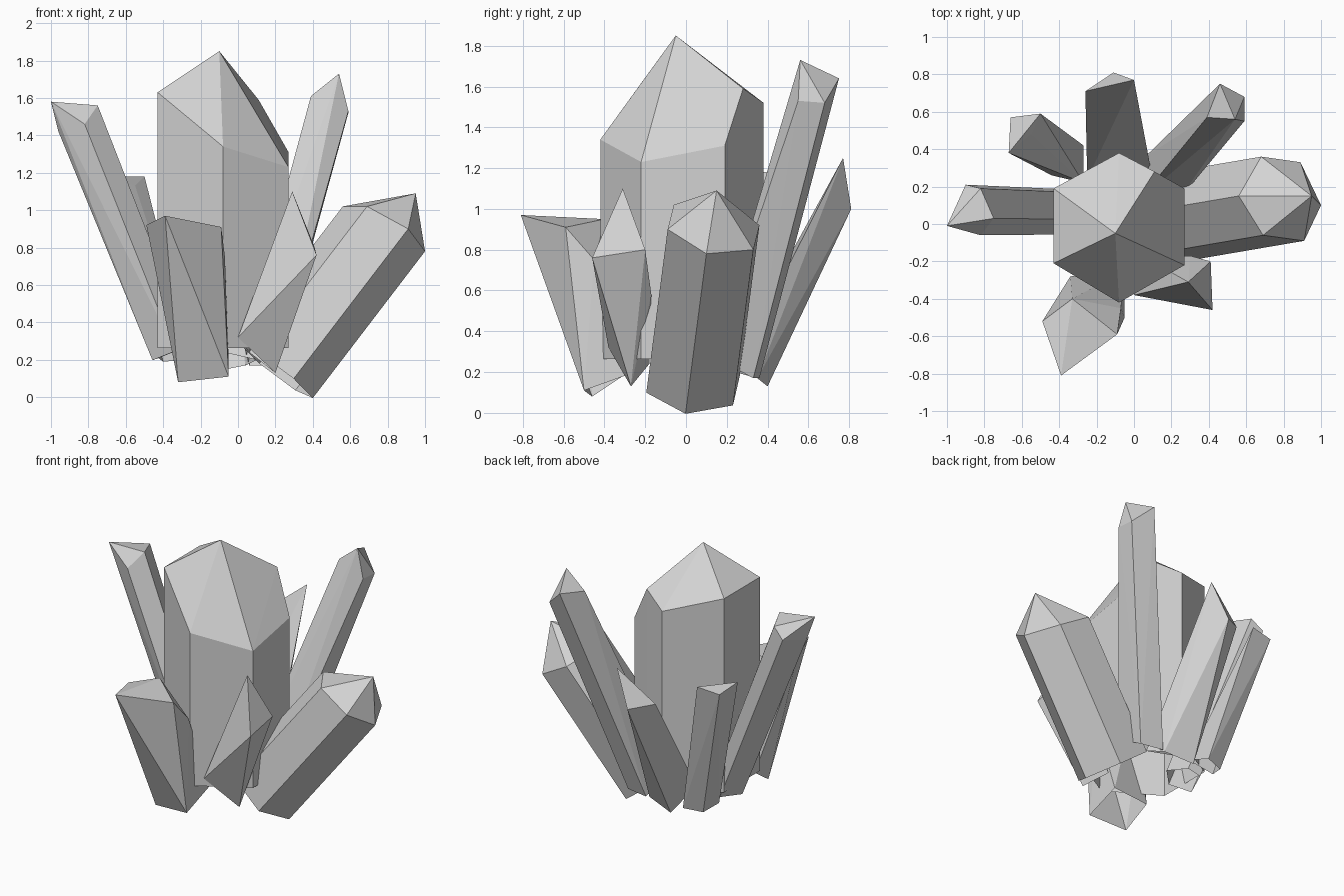
import bpy
import bmesh
from mathutils import Vector

# Remove the default cube only
default_cube = bpy.data.objects.get("Cube")
if default_cube:
    bpy.data.objects.remove(default_cube, do_unlink=True)

# Single stone colour
stone = bpy.data.materials.new("pale_grey_stone")
stone.use_nodes = True
stone_colour = (0.65, 0.65, 0.65, 1)
stone.diffuse_color = stone_colour
stone.node_tree.nodes["Principled BSDF"].inputs["Base Color"].default_value = stone_colour


def faceted_shell(name, head, root):
    """Wrap head and root corners in a flat-faced convex shell, open at the root."""
    bm = bmesh.new()
    for point in head:
        bm.verts.new(point)
    root_verts = {bm.verts.new(point) for point in root}
    hull = bmesh.ops.convex_hull(bm, input=bm.verts[:])
    loose = {g for g in hull["geom_interior"] + hull["geom_unused"]
             if isinstance(g, bmesh.types.BMVert)}
    if loose:
        bmesh.ops.delete(bm, geom=list(loose), context='VERTS')
    floor = [face for face in bm.faces if root_verts.issuperset(face.verts)]
    bmesh.ops.delete(bm, geom=floor, context='FACES')
    bmesh.ops.dissolve_limit(bm, angle_limit=0.02, verts=bm.verts[:], edges=bm.edges[:])
    mesh = bpy.data.meshes.new(name)
    bm.to_mesh(mesh)
    bm.free()
    mesh.materials.append(stone)
    shell = bpy.data.objects.new(name, mesh)
    bpy.context.collection.objects.link(shell)


def crystal(name, tip, shoulders, root_offset, taper=1):
    """Pointed prism: a tip, a ring of shoulder corners, and a root ring
    found by sliding the flattened shoulder ring along the crystal's axis."""
    ring = [Vector(corner) for corner in shoulders]
    centre = sum(ring, Vector()) / len(ring)
    offset = Vector(root_offset)
    axis = offset.normalized()
    root = []
    for corner in ring:
        spoke = corner - centre
        spoke -= axis * spoke.dot(axis)
        root.append(centre + offset + spoke * taper)
    faceted_shell(name, [Vector(tip)] + ring, root)


# Large upright crystal in the middle
crystal("central_crystal", (-.1, -.05, 1.85),
        [(-.08, -.42, 1.34), (.27, -.22, 1.23), (.27, .19, 1.31), (.11, .28, 1.59),
         (-.08, .38, 1.52), (-.43, .19, 1.63), (-.43, -.21, 1.63)],
        (0, 0, -1.2))

# Regular leaning crystals on either side
crystal("thick_crystal_right", (.95, .15, 1.09),
        [(.56, .15, 1.02), (.69, -.06, 1.02), (.91, -.09, .9),
         (1, .1, .78), (.89, .33, .8), (.68, .36, .92)],
        (-.585, -.1, -.765))

crystal("tall_crystal_left", (-1, -.01, 1.58),
        [(-.82, -.06, 1.46), (-.96, .03, 1.42), (-.9, .21, 1.47),
         (-.82, .19, 1.54), (-.75, .03, 1.56)],
        (.5, -.01, -1.25), .9)

# Uneven crystals at the back, broadening toward the middle of the cluster
faceted_shell("slim_crystal_back_right",
              [(.54, .56, 1.73), (.46, .75, 1.64), (.59, .68, 1.52),
               (.59, .55, 1.53), (.39, .57, 1.61)],
              [(.06, .36, .17), (.22, .33, .17), (.24, .13, .28), (.03, .13, .28)])

faceted_shell("short_crystal_back_left",
              [(-.5, .59, 1.18), (-.66, .57, 1.16), (-.67, .38, 1.18), (-.55, .48, 1.13)],
              [(-.27, .42, .2), (-.4, .38, .19), (-.44, .26, .22), (-.27, .22, .28)])

faceted_shell("sharp_crystal_back",
              [(0, .77, 1.25), (-.11, .81, 1), (-.26, .71, 1.04)],
              [(-.16, .4, .13), (.04, .35, .17), (.1, .24, .2), (-.25, .24, .28)])

# Two broken shards at the front with uneven roots
faceted_shell("shard_front_right",
              [(.29, -.31, 1.1), (.42, -.46, .76), (.41, -.2, .8), (.3, -.17, .58)],
              [(.2, -.27, .13), (0, -.38, .32), (.06, -.18, .24)])

faceted_shell("shard_front_left",
              [(-.39, -.81, .97), (-.09, -.59, .91), (-.49, -.52, .92),
               (-.33, -.4, .95), (-.07, -.45, .75)],
              [(-.32, -.46, .08), (-.05, -.5, .11), (-.34, -.28, .2), (-.05, -.25, .2)])
